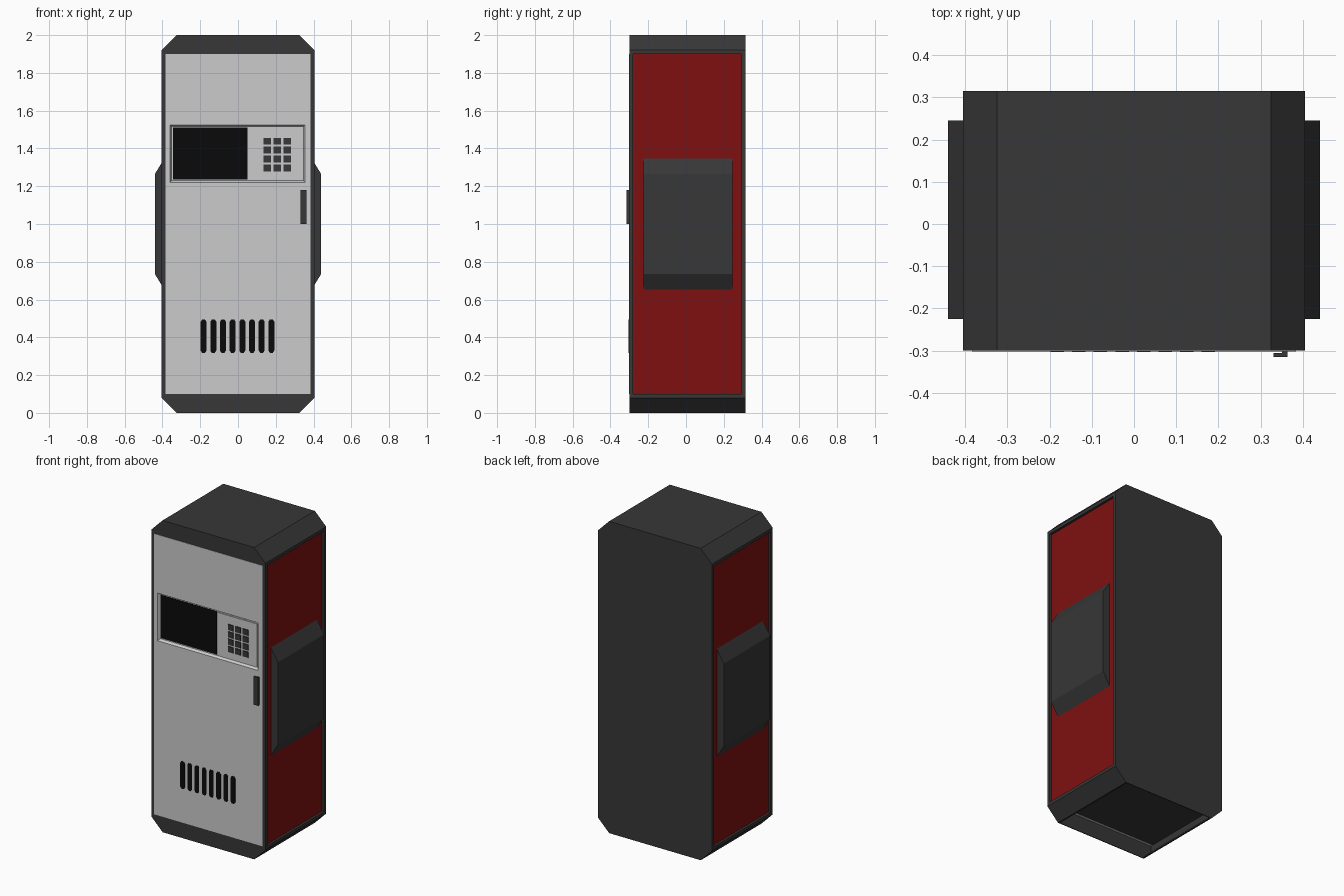
import bpy, bmesh

if "Cube" in bpy.data.objects:
    bpy.data.objects.remove(bpy.data.objects["Cube"])

def material(name, rgb):
    m = bpy.data.materials.new(name)
    m.diffuse_color = (*rgb, 1)
    m.use_nodes = True
    m.node_tree.nodes["Principled BSDF"].inputs["Base Color"].default_value = m.diffuse_color
    return m

DARK = material("dark grey", (0.038, 0.038, 0.038))
RED = material("deep red", (0.21, 0.005, 0.005))
LIGHT = material("light grey", (0.6, 0.6, 0.6))
BLACK = material("black", (0.003, 0.003, 0.003))

def finish(bm, name, *mats):
    bmesh.ops.recalc_face_normals(bm, faces=bm.faces)
    me = bpy.data.meshes.new(name)
    bm.to_mesh(me)
    bm.free()
    for m in mats:
        me.materials.append(m)
    ob = bpy.data.objects.new(name, me)
    bpy.context.collection.objects.link(ob)
    return ob

def prism(name, pts, y0, y1, mat):
    """Extrude an xz outline along y."""
    bm = bmesh.new()
    f = bm.faces.new([bm.verts.new((x, y0, z)) for x, z in pts])
    r = bmesh.ops.extrude_face_region(bm, geom=[f])
    for v in r["geom"]:
        if isinstance(v, bmesh.types.BMVert):
            v.co.y = y1
    return finish(bm, name, mat)

def box(name, x0, x1, y0, y1, z0, z1, mat):
    return prism(name, [(x0, z0), (x1, z0), (x1, z1), (x0, z1)], y0, y1, mat)

def mirrored(half):
    """Close a right-half outline with its mirror image."""
    return half + [(-x, z) for x, z in reversed(half)]

# Cabinet: chamfered outline, with door pocket, side recesses and open base
body = prism("cabinet", mirrored([(0.325, 0), (0.405, 0.08), (0.405, 1.92), (0.325, 2)]),
             -0.30, 0.315, DARK)
cutters = [
    box("door_pocket_cutter", -0.385, 0.385, -0.4, -0.28, 0.1, 1.9, DARK),
    box("right_recess_cutter", 0.39, 0.5, -0.28, 0.295, 0.1, 1.9, DARK),
    box("left_recess_cutter", -0.5, -0.39, -0.28, 0.295, 0.1, 1.9, DARK),
    prism("base_cutter", mirrored([(0.315, -0.01), (0.315, 0), (0.375, 0.06), (0.375, 0.101)]),
          -0.295, 0.31, DARK),
]
for c in cutters:
    mod = body.modifiers.new("cut", "BOOLEAN")
    mod.operation = "DIFFERENCE"
    mod.solver = "EXACT"
    mod.object = c
bpy.context.view_layer.update()
mesh = bpy.data.meshes.new_from_object(body.evaluated_get(bpy.context.evaluated_depsgraph_get()))
body.modifiers.clear()
body.data = mesh
for c in cutters:
    bpy.data.objects.remove(c)

# Floors of the side recesses are red
mesh.materials.clear()
mesh.materials.append(DARK)
mesh.materials.append(RED)
for p in mesh.polygons:
    side = abs(p.normal.x) > 0.9 and 0.388 < abs(p.center.x) < 0.392
    p.material_index = 1 if side and p.normal.x * p.center.x > 0 else 0

# Raised side pads
for name, s in (("right_pad", 1), ("left_pad", -1)):
    prism(name, [(s * x, z) for x, z in
                 [(0.385, 0.645), (0.44, 0.735), (0.44, 1.265), (0.385, 1.355)]],
          -0.225, 0.245, DARK)

# Door: 3 x 3 grid whose middle cell is pushed in for the control panel
bm = bmesh.new()
xs, zs = (-0.384, -0.36, 0.355, 0.384), (0.1, 1.22, 1.525, 1.9)
grid = [[bm.verts.new((x, -0.302, z)) for x in xs] for z in zs]
for i in range(3):
    for j in range(3):
        f = bm.faces.new((grid[i][j], grid[i][j + 1], grid[i + 1][j + 1], grid[i + 1][j]))
        if i == j == 1:
            middle = f
edges = [e for e in bm.edges if e.is_boundary]
r = bmesh.ops.extrude_edge_only(bm, edges=edges)
for v in r["geom"]:
    if isinstance(v, bmesh.types.BMVert):
        v.co.y = -0.28
bmesh.ops.contextual_create(bm, geom=[e for e in bm.edges if e.is_boundary])
bmesh.ops.inset_region(bm, faces=[middle], thickness=0.013, depth=0)
for v in middle.verts:
    v.co.y = -0.286
finish(bm, "door", LIGHT)

# Screen and keypad inside the panel
box("screen", -0.343, 0.05, -0.289, -0.284, 1.236, 1.512, BLACK)
box("keypad_plate", 0.058, 0.34, -0.292, -0.284, 1.235, 1.51, LIGHT)
for col in range(3):
    for row in range(4):
        x, z = 0.155 + col * 0.053, 1.297 + row * 0.047
        box(f"key_{row}_{col}", x - 0.019, x + 0.019, -0.298, -0.29, z - 0.018, z + 0.018, DARK)

# Vent slots with clipped corners
for i in range(8):
    x = -0.182 + i * 0.0512
    w, c = 0.016, 0.008
    prism(f"vent_{i}", [(x - w + c, 0.318), (x + w - c, 0.318), (x + w, 0.33), (x + w, 0.482),
                        (x + w - c, 0.494), (x - w + c, 0.494), (x - w, 0.482), (x - w, 0.33)],
          -0.3035, -0.3, BLACK)

# Door handle: grip on a stem
box("handle_grip", 0.33, 0.363, -0.315, -0.306, 1.0, 1.18, DARK)
box("handle_stem", 0.35, 0.363, -0.307, -0.3, 1.0, 1.18, DARK)
